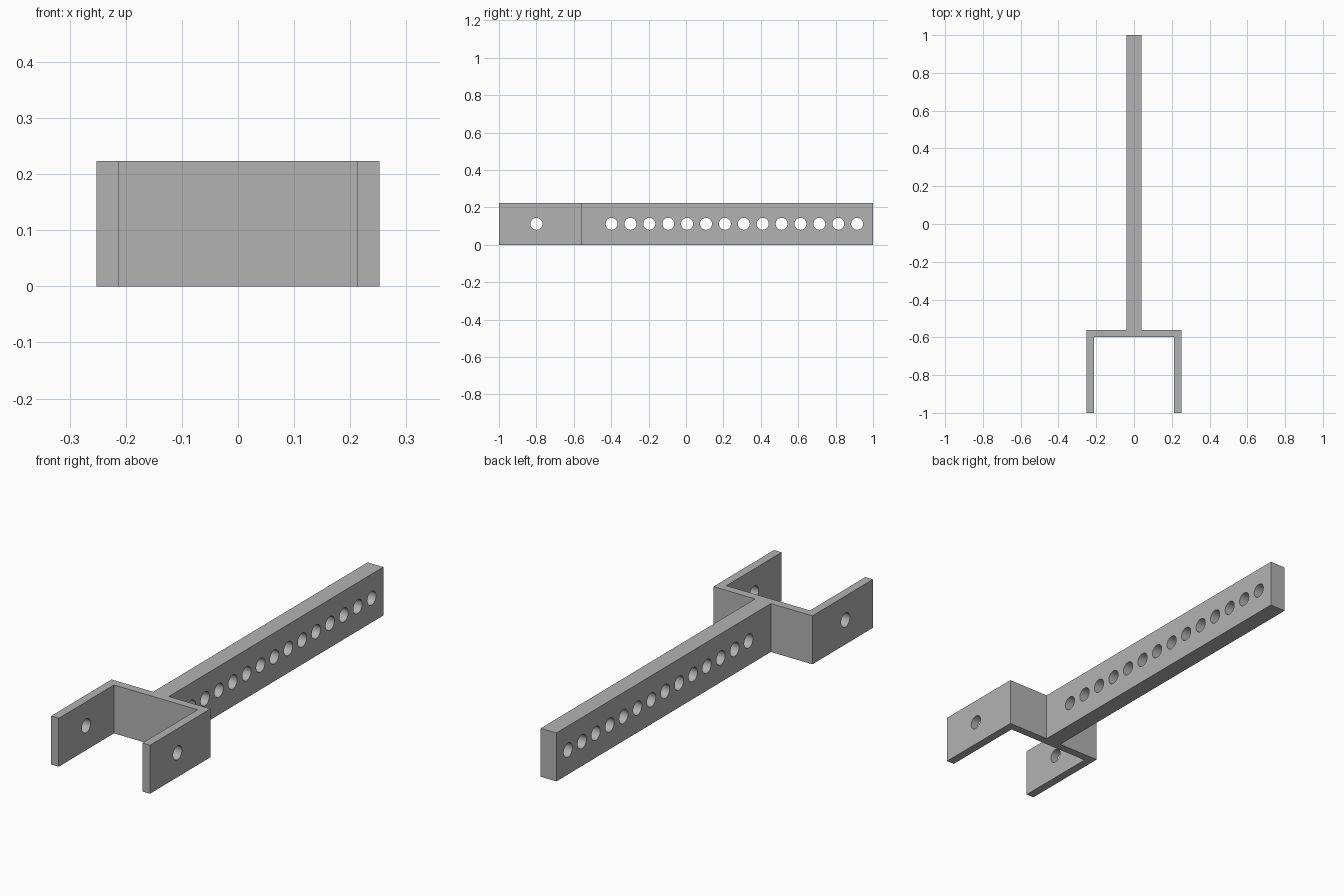
import bpy
import bmesh
from math import radians
from mathutils import Matrix

HEIGHT = 0.223
HOLE_RADIUS = 0.032
HOLE_Z = 0.112

default_cube = bpy.data.objects.get("Cube")
if default_cube:
    bpy.data.objects.remove(default_cube, do_unlink=True)

# Single grey material
grey = bpy.data.materials.new("Plain grey")
grey.use_nodes = True
colour = (0.45, 0.45, 0.45, 1)
grey.diffuse_color = colour
grey.node_tree.nodes["Principled BSDF"].inputs["Base Color"].default_value = colour


def make_object(name, bm):
    bmesh.ops.recalc_face_normals(bm, faces=bm.faces)
    mesh = bpy.data.meshes.new(name)
    bm.to_mesh(mesh)
    bm.free()
    mesh.materials.append(grey)
    obj = bpy.data.objects.new(name, mesh)
    bpy.context.collection.objects.link(obj)
    return obj


# Fork and bar: half outline mirrored across x, extruded upwards
half = [(0.04, 1), (0.04, -0.56), (0.252, -0.56),
        (0.252, -1), (0.213, -1), (0.213, -0.598)]
outline = half + [(-x, y) for x, y in reversed(half)]
bm = bmesh.new()
base = bm.faces.new([bm.verts.new((x, y, 0)) for x, y in outline])
top = bmesh.ops.extrude_face_region(bm, geom=[base])["geom"]
bmesh.ops.translate(bm, vec=(0, 0, HEIGHT),
                    verts=[g for g in top if isinstance(g, bmesh.types.BMVert)])
bracket = make_object("forked_bar", bm)

# Hole cutters: one pivot hole through the fork, a row along the bar
hole_positions = [-0.8] + [-0.398 + i * 0.101 for i in range(14)]
bm = bmesh.new()
for y in hole_positions:
    bmesh.ops.create_cone(
        bm, cap_ends=True, segments=32, radius1=HOLE_RADIUS,
        radius2=HOLE_RADIUS, depth=0.7,
        matrix=Matrix.Translation((0, y, HOLE_Z)) @ Matrix.Rotation(radians(90), 4, "Y"))
cutter = make_object("hole_cutter", bm)
cutter.hide_render = True

# Drill the holes, then discard the cutter
drill = bracket.modifiers.new("Holes", "BOOLEAN")
drill.operation = "DIFFERENCE"
drill.solver = "EXACT"
drill.object = cutter
bpy.ops.object.select_all(action="DESELECT")
bracket.select_set(True)
bpy.context.view_layer.objects.active = bracket
bpy.ops.object.modifier_apply(modifier=drill.name)
bpy.data.objects.remove(cutter, do_unlink=True)

# Smooth hole walls, sharp box edges
bpy.ops.object.shade_smooth_by_angle(angle=radians(30))
